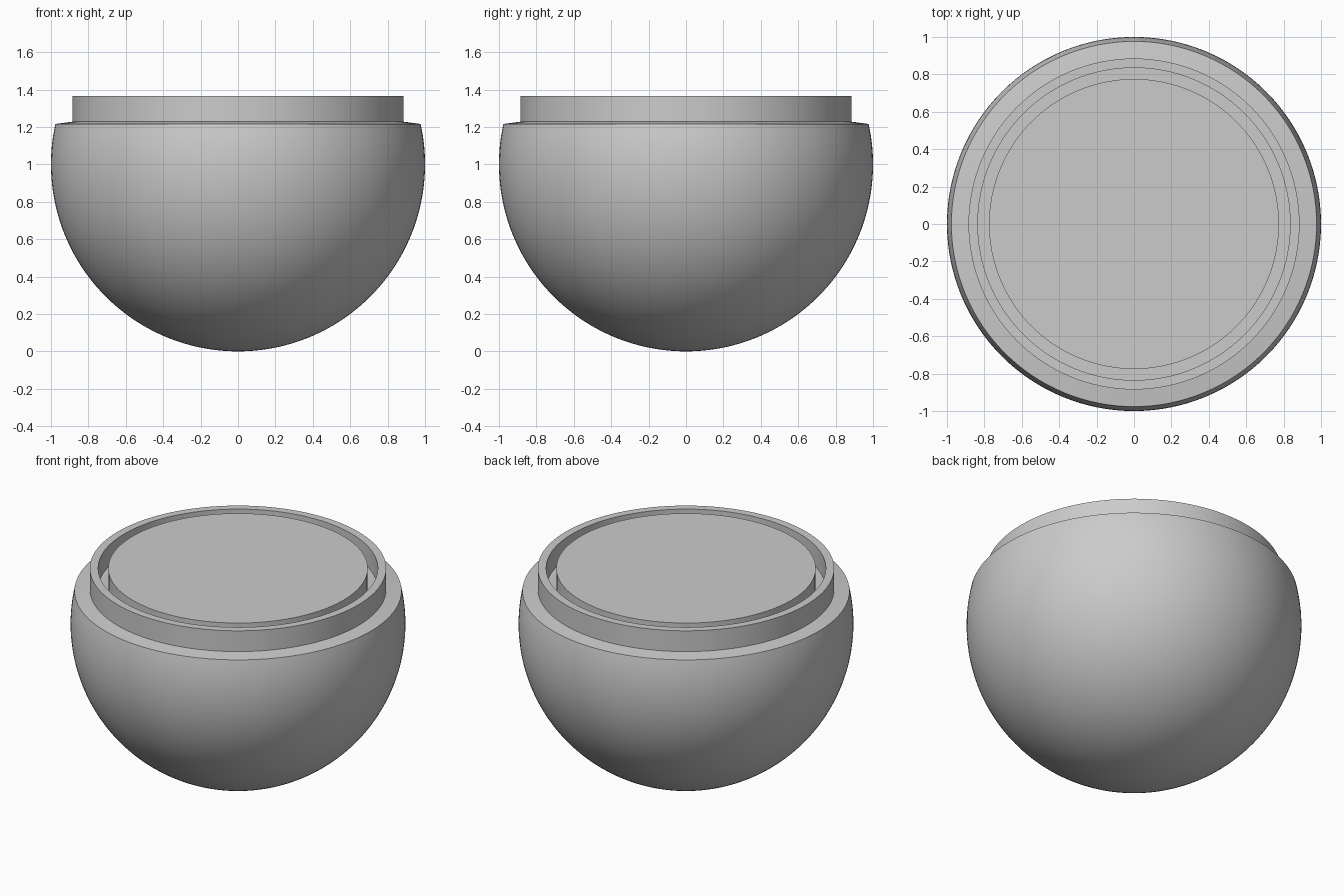
import bpy, bmesh, math

cube = bpy.data.objects.get("Cube")
if cube:
    bpy.data.objects.remove(cube, do_unlink=True)

SEGMENTS = 128
RIM_Z = 1.216        # outer edge of the shoulder
SEAT_Z = 1.228       # foot of the collar and floor of the groove
TOP_Z = 1.365
COLLAR_OUT, COLLAR_IN, CORE_R = 0.885, 0.835, 0.775

grey = bpy.data.materials.new("plain grey")
grey.use_nodes = True
colour = (0.6, 0.6, 0.6, 1)
grey.diffuse_color = colour
grey.node_tree.nodes["Principled BSDF"].inputs["Base Color"].default_value = colour


def lathe(name, profile):
    """Revolve (radius, height) points, listed from outside bottom to inside top."""
    bm = bmesh.new()
    verts = [bm.verts.new((r, 0, z)) for r, z in profile]
    edges = [bm.edges.new(pair) for pair in zip(verts, verts[1:])]
    bmesh.ops.spin(bm, geom=verts + edges, cent=(0, 0, 0), axis=(0, 0, 1),
                   angle=math.tau, steps=SEGMENTS, use_duplicate=False)
    bmesh.ops.remove_doubles(bm, verts=bm.verts, dist=1e-5)
    bm.normal_update()
    # Face the surface outward, judged by the first band of the profile
    first = min(bm.faces, key=lambda f: f.calc_center_median().z)
    c = first.calc_center_median()
    out = c.copy()
    out.z = -0.01 if profile[0][0] == 0 else 0
    if first.normal.dot(out) < 0:
        bmesh.ops.reverse_faces(bm, faces=bm.faces)
    mesh = bpy.data.meshes.new(name)
    bm.to_mesh(mesh)
    bm.free()
    mesh.materials.append(grey)
    obj = bpy.data.objects.new(name, mesh)
    bpy.context.collection.objects.link(obj)
    bpy.ops.object.select_all(action='DESELECT')
    obj.select_set(True)
    bpy.context.view_layer.objects.active = obj
    bpy.ops.object.shade_smooth_by_angle(angle=math.radians(30))
    return obj


# Round bowl, cut above its middle, with a slightly sloping shoulder
steps = 56
end = math.pi / 2 + math.asin(RIM_Z - 1)
arc = [(math.sin(end * i / steps), 1 - math.cos(end * i / steps))
       for i in range(steps + 1)]
lathe("bowl", arc + [(COLLAR_OUT, SEAT_Z)])

# Upright collar, with the groove floor inside it
lathe("collar", [(COLLAR_OUT, SEAT_Z), (COLLAR_OUT, TOP_Z),
                 (COLLAR_IN, TOP_Z), (COLLAR_IN, SEAT_Z), (CORE_R, SEAT_Z)])

# Flat-topped core filling the middle
lathe("core", [(CORE_R, SEAT_Z), (CORE_R, TOP_Z), (0, TOP_Z)])
